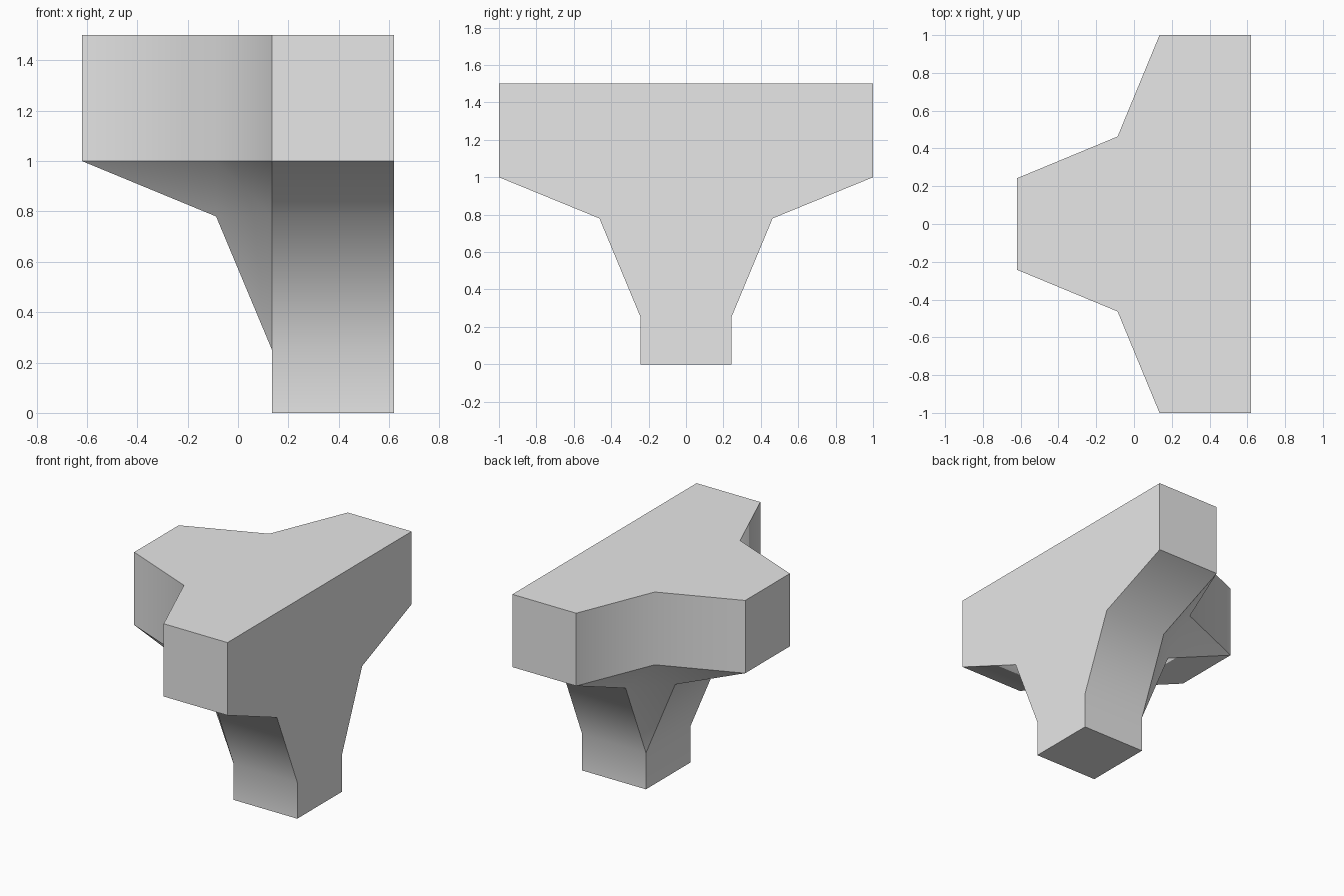
import bpy
import bmesh

cube = bpy.data.objects.get("Cube")
if cube:
    bpy.data.objects.remove(cube, do_unlink=True)

BACK, INNER, TIP = 0.62, 0.135, -0.62    # x of the flat side, inner corner, short arm tip
HALF, TOP, UNDER = 0.242, 1.5, 1.0       # half arm width, top and arm underside heights

# Outlines running from the leg foot to the tip of each arm
long_arm = [(HALF, 0), (HALF, 0.25), (0.463, 0.78), (1.0, UNDER)]        # y, z
short_arm = [(INNER, 0), (INNER, 0.25), (-0.087, 0.78), (TIP, UNDER)]    # x, z
plan = [(TIP, HALF), (-0.087, 0.463), (INNER, 1.0)]                      # x, y

bm = bmesh.new()
group = bm.faces.layers.int.new("smooth_group")


def face(number, points):
    f = bm.faces.new([bm.verts.new(p) for p in points])
    f[group] = number
    f.smooth = True


def pairs(points):
    return zip(points, points[1:])


def build_side(s):
    """One half of the joint, on the side of the sign s along y."""
    n = 10 if s > 0 else 20
    # Flat caps: top, tall T side, foot and the two arm ends
    face(1, [(BACK, 0, TOP), (TIP, 0, TOP)]
         + [(x, s * y, TOP) for x, y in plan] + [(BACK, s, TOP)])
    face(2, [(BACK, 0, TOP), (BACK, 0, 0)]
         + [(BACK, s * y, z) for y, z in long_arm] + [(BACK, s, TOP)])
    face(3, [(BACK, 0, 0), (INNER, 0, 0), (INNER, s * HALF, 0), (BACK, s * HALF, 0)])
    face(4, [(TIP, 0, TOP), (TIP, 0, UNDER), (TIP, s * HALF, UNDER), (TIP, s * HALF, TOP)])
    face(n, [(BACK, s, TOP), (BACK, s, UNDER), (INNER, s, UNDER), (INNER, s, TOP)])

    # Curved strips below the arms and the walls between them
    for (y0, z0), (y1, z1) in pairs(long_arm):
        face(n + 1, [(BACK, s * y0, z0), (INNER, s * y0, z0),
                     (INNER, s * y1, z1), (BACK, s * y1, z1)])
    for (x0, z0), (x1, z1) in pairs(short_arm):
        face(5, [(x0, 0, z0), (x0, s * HALF, z0), (x1, s * HALF, z1), (x1, 0, z1)])
    for (x0, y0), (x1, y1) in pairs(plan):
        face(n + 2, [(x0, s * y0, UNDER), (x1, s * y1, UNDER),
                     (x1, s * y1, TOP), (x0, s * y0, TOP)])

    # Web filling the inner corner: three arm triangles round a middle one
    a, b, c = [(INNER, s * y, z) for y, z in reversed(long_arm[1:])]
    d, e = [(x, s * HALF, z) for x, z in short_arm[2:]]
    f = (plan[1][0], s * plan[1][1], UNDER)
    for triangle in ((f, a, b), (b, c, d), (d, e, f), (b, d, f)):
        face(n + 3, triangle)


for side in (1, -1):
    build_side(side)
bmesh.ops.remove_doubles(bm, verts=bm.verts[:], dist=0.0005)
bmesh.ops.recalc_face_normals(bm, faces=bm.faces[:])

# Crisp edges wherever two smooth surfaces meet
for edge in bm.edges:
    edge.smooth = len({f[group] for f in edge.link_faces}) == 1
# Merge the flat halves across the middle
bmesh.ops.dissolve_limit(bm, angle_limit=0.005, verts=bm.verts[:], edges=bm.edges[:])
bm.faces.layers.int.remove(group)

mesh = bpy.data.meshes.new("corner_joint")
bm.to_mesh(mesh)
bm.free()

grey = bpy.data.materials.new("light_grey")
grey.use_nodes = True
colour = (0.8, 0.8, 0.8, 1)
grey.diffuse_color = colour
grey.node_tree.nodes["Principled BSDF"].inputs["Base Color"].default_value = colour
mesh.materials.append(grey)

joint = bpy.data.objects.new("corner_joint", mesh)
bpy.context.collection.objects.link(joint)
